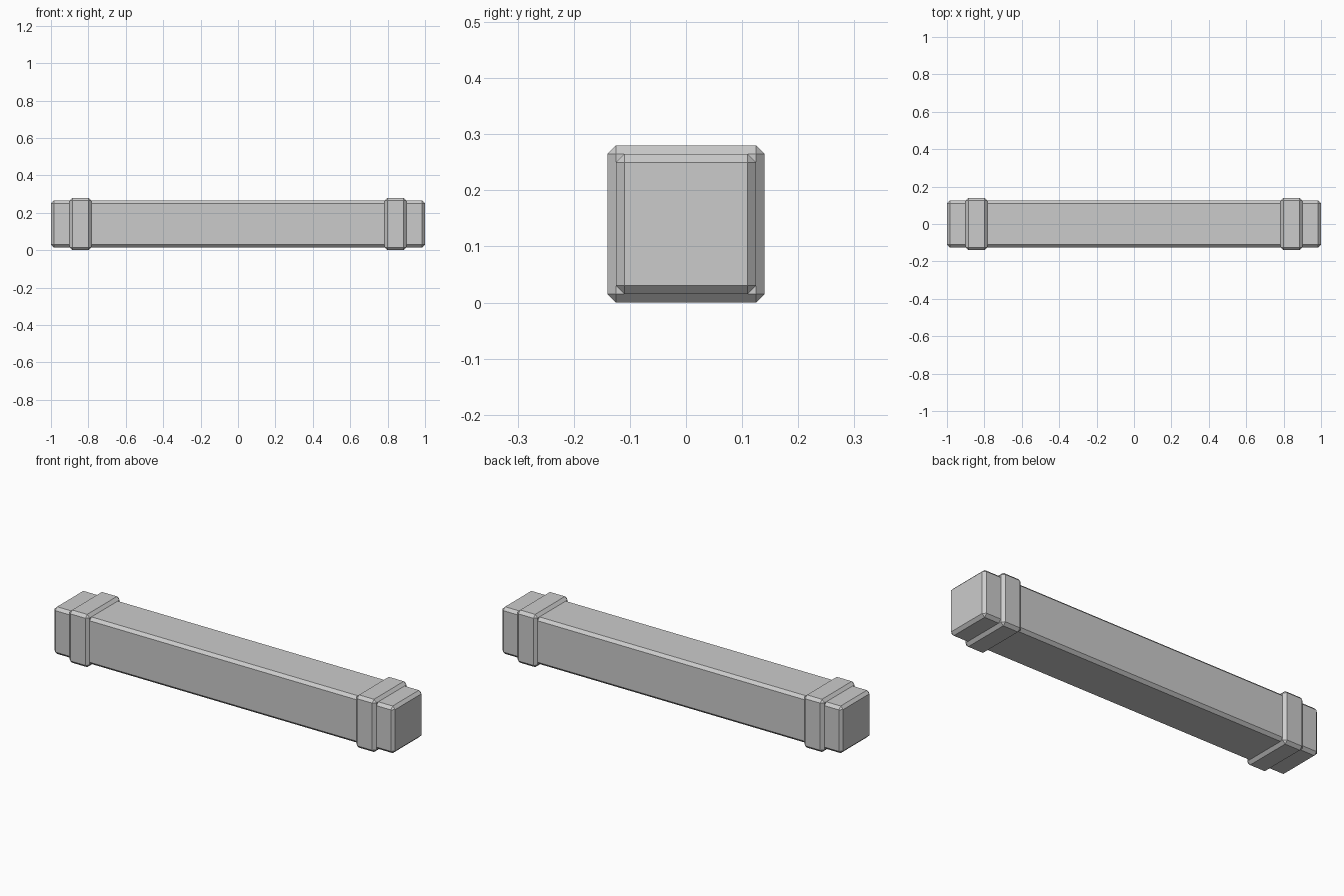
import bpy

if "Cube" in bpy.data.objects:
    bpy.data.objects.remove(bpy.data.objects["Cube"])

grey = bpy.data.materials.new("plain_grey")
grey.diffuse_color = (0.6, 0.6, 0.6, 1)
grey.use_nodes = True
grey.node_tree.nodes["Principled BSDF"].inputs["Base Color"].default_value = grey.diffuse_color

CENTRE_Z = 0.14
CHAMFER = 0.015


def chamfered_box(name, x, length, width):
    """Square-section box along x with a flat chamfer on every edge."""
    bpy.ops.mesh.primitive_cube_add(size=1, location=(x, 0, CENTRE_Z))
    box = bpy.context.object
    box.name = name
    box.scale = (length, width, width)
    bpy.ops.object.transform_apply(location=False, rotation=False, scale=True)
    bevel = box.modifiers.new("chamfer", 'BEVEL')
    bevel.width = CHAMFER
    bevel.segments = 1
    box.data.materials.append(grey)
    return box


# Long beam
chamfered_box("beam", 0, 2.0, 0.25)

# Raised collars near both ends
for side, label in ((-1, "left"), (1, "right")):
    chamfered_box(label + "_collar", side * 0.842, 0.118, 0.28)
